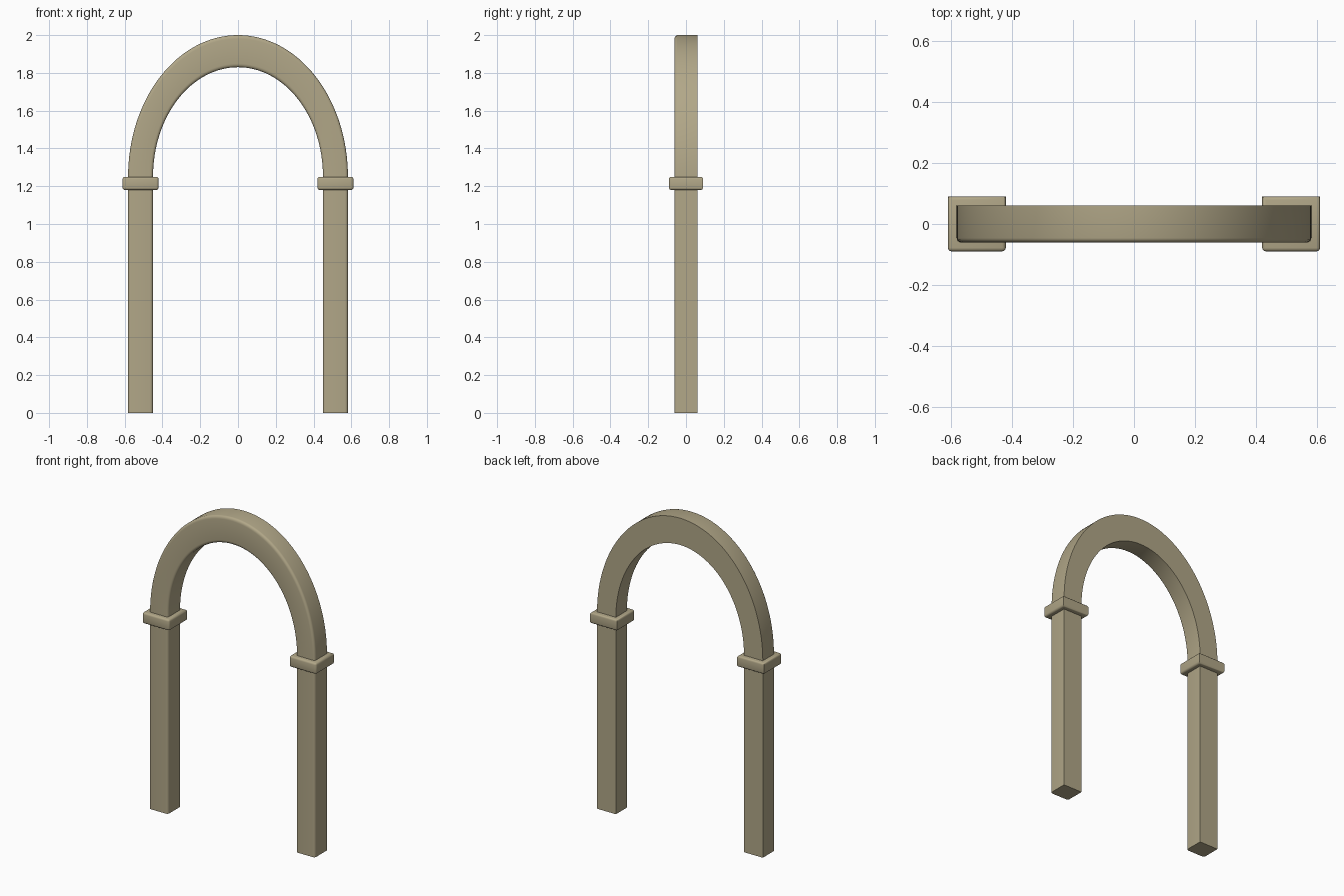
import bpy, bmesh, math

if "Cube" in bpy.data.objects:
    bpy.data.objects.remove(bpy.data.objects["Cube"])

stone = bpy.data.materials.new("tan stone")
stone.diffuse_color = (0.44, 0.385, 0.245, 1)
stone.use_nodes = True
stone.node_tree.nodes["Principled BSDF"].inputs["Base Color"].default_value = stone.diffuse_color

IN_X, OUT_X = 0.45, 0.582
SPRING, IN_H, OUT_H = 1.215, 0.615, 0.785
DEPTH, R = 0.061, 0.015


def finish(name, bm):
    bmesh.ops.recalc_face_normals(bm, faces=bm.faces[:])
    me = bpy.data.meshes.new(name)
    bm.to_mesh(me)
    bm.free()
    me.materials.append(stone)
    ob = bpy.data.objects.new(name, me)
    bpy.context.collection.objects.link(ob)
    bpy.ops.object.select_all(action='DESELECT')
    ob.select_set(True)
    bpy.context.view_layer.objects.active = ob
    bpy.ops.object.shade_smooth_by_angle(angle=math.radians(35))
    return ob


# Cross-section: square back, rounded front corners (s runs inner 0 to outer 1)
f = R / (OUT_X - IN_X)
section = [(1, DEPTH), (0, DEPTH)]
for i in range(5):
    a = math.pi / 2 * i / 4
    section.append((f * (1 - math.cos(a)), -DEPTH + R * (1 - math.sin(a))))
for i in range(5):
    a = math.pi / 2 * i / 4
    section.append((1 - f * (1 - math.sin(a)), -DEPTH + R * (1 - math.cos(a))))


def loft(name, stations):
    """Join the cross-section between pairs of inner and outer (x, z) points."""
    bm = bmesh.new()
    rings = []
    for (ix, iz), (ox, oz) in stations:
        rings.append([bm.verts.new((ix + (ox - ix) * s, y, iz + (oz - iz) * s))
                      for s, y in section])
    n = len(section)
    for a, b in zip(rings, rings[1:]):
        for j in range(n):
            k = (j + 1) % n
            bm.faces.new((a[j], a[k], b[k], b[j]))
    bm.faces.new(rings[0])
    bm.faces.new(rings[-1])
    return finish(name, bm)


# Elliptical arch, springing just inside the capitals
Z0 = 1.25
arch = [((IN_X, SPRING), (OUT_X, SPRING))]
for i in range(65):
    t = math.pi * i / 64
    c, s = math.cos(t), math.sin(t)
    arch.append(((IN_X * c, Z0 + 0.58 * s), (OUT_X * c, Z0 + 0.75 * s)))
arch.append(((-IN_X, SPRING), (-OUT_X, SPRING)))
loft("arch", arch)

for side, label in ((-1, "left"), (1, "right")):
    # Square pillar
    loft(label + "_pillar", [((side * IN_X, z), (side * OUT_X, z)) for z in (0, SPRING)])

    # Capital block, all edges softened except the back uprights
    bm = bmesh.new()
    bmesh.ops.create_cube(bm, size=1)
    for v in bm.verts:
        v.co = (side * 0.516 + v.co.x * 0.19, v.co.y * 0.18, 1.215 + v.co.z * 0.07)
    edges = [e for e in bm.edges
             if not (all(v.co.y > 0 for v in e.verts)
                     and abs(e.verts[0].co.z - e.verts[1].co.z) > 0.01)]
    bmesh.ops.bevel(bm, geom=edges, offset=0.012, segments=3, profile=0.5, affect='EDGES')
    finish(label + "_capital", bm)
